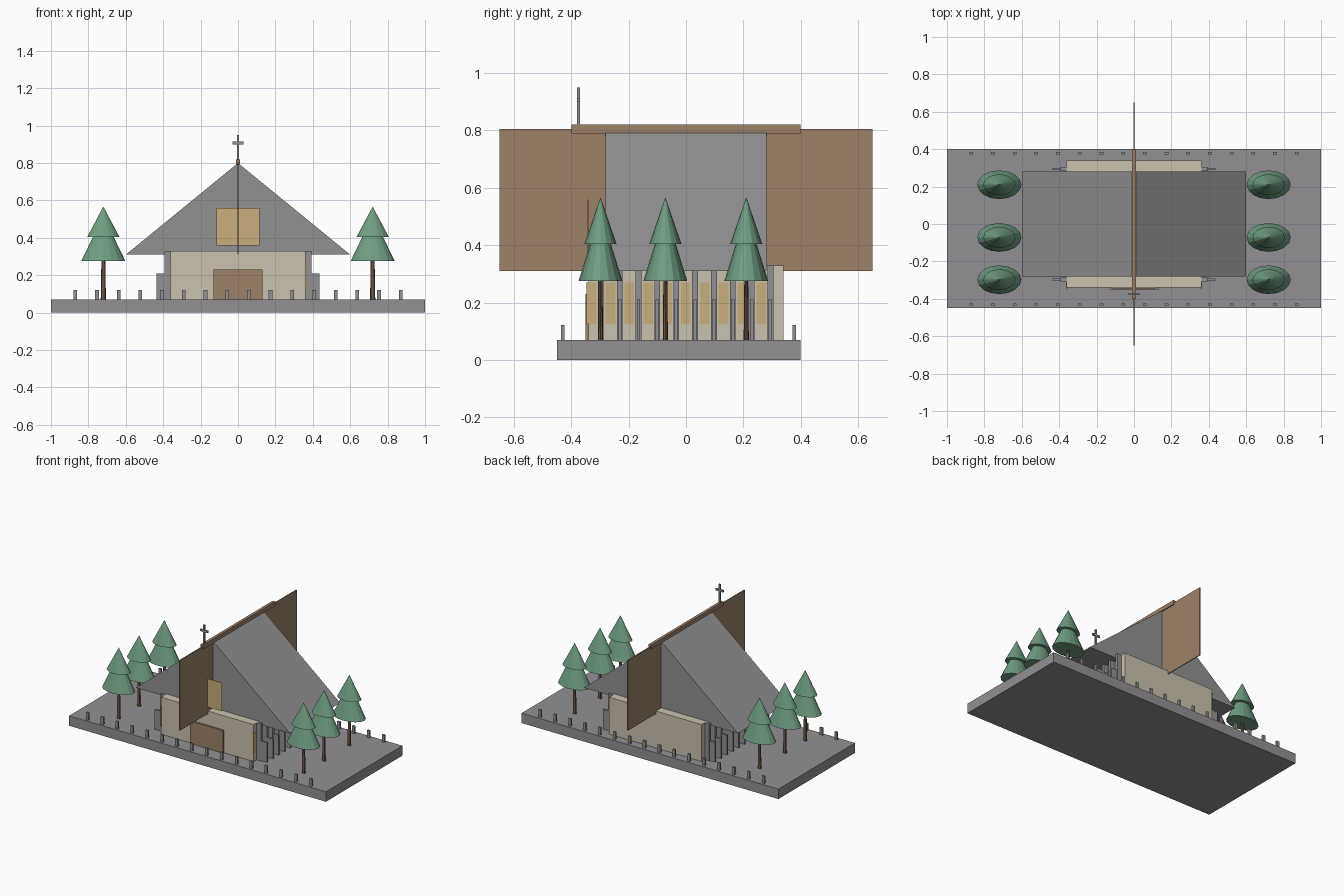
import bpy
import bmesh
from mathutils import Matrix, Vector

old = bpy.data.objects.get("Cube")
if old:
    bpy.data.objects.remove(old, do_unlink=True)


def material(name, rgb):
    m = bpy.data.materials.new(name)
    m.use_nodes = True
    m.diffuse_color = (*rgb, 1)
    m.node_tree.nodes["Principled BSDF"].inputs["Base Color"].default_value = (*rgb, 1)
    return m


STONE = material("stone grey", (0.29, 0.28, 0.29))
ROOF = material("roof grey", (0.29, 0.285, 0.29))
CREAM = material("cream wall", (0.60, 0.54, 0.43))
GOLD = material("golden glass", (0.59, 0.43, 0.20))
WOOD = material("brown wood", (0.34, 0.22, 0.14))
BARK = material("dark bark", (0.15, 0.09, 0.06))
LEAF = material("pine green", (0.16, 0.34, 0.22))


def finish(name, bm, mat):
    mesh = bpy.data.meshes.new(name)
    bmesh.ops.recalc_face_normals(bm, faces=bm.faces)
    bm.to_mesh(mesh)
    bm.free()
    mesh.materials.append(mat)
    obj = bpy.data.objects.new(name, mesh)
    bpy.context.collection.objects.link(obj)
    return obj


def box(name, mat, x, y, z):
    """Box between (low, high) pairs on each axis."""
    bm = bmesh.new()
    bmesh.ops.create_cube(bm, size=1)
    for v in bm.verts:
        for i, (lo, hi) in enumerate((x, y, z)):
            v.co[i] = hi if v.co[i] > 0 else lo
    return finish(name, bm, mat)


def around(c, half):
    return (c - half, c + half)


def cone(name, mat, x, y, z, r1, r2, sides):
    """Cone squashed along y."""
    bm = bmesh.new()
    bmesh.ops.create_cone(bm, cap_ends=True, segments=sides, radius1=r1,
                          radius2=r2, depth=z[1] - z[0])
    bm.transform(Matrix.Translation((x, y, sum(z) / 2)) @ Matrix.Diagonal((1, 0.65, 1, 1)))
    return finish(name, bm, mat)


# Ground slab and hall
GROUND = 0.07
box("base_slab", STONE, (-1, 1), (-0.45, 0.40), (0, GROUND))
box("hall_walls", CREAM, (-0.36, 0.36), (-0.34, 0.34), (GROUND, 0.33))

# Gabled roof prism
bm = bmesh.new()
gable = bm.faces.new([bm.verts.new((x, -0.28, z))
                      for x, z in ((-0.6, 0.31), (0.6, 0.31), (0, 0.80))])
side = bmesh.ops.extrude_face_region(bm, geom=[gable])
bmesh.ops.translate(bm, vec=Vector((0, 0.56, 0)),
                    verts=[v for v in side["geom"] if isinstance(v, bmesh.types.BMVert)])
if not gable.is_valid or len(bm.faces) < 5:
    bmesh.ops.holes_fill(bm, edges=bm.edges)
finish("roof", bm, ROOF)

# Central fin board and ridge beam
box("fin_board", WOOD, (-0.003, 0.003), (-0.65, 0.65), (0.31, 0.805))
box("ridge_beam", WOOD, (-0.01, 0.01), (-0.40, 0.40), (0.79, 0.82))

# Cross on the ridge
box("cross_upright", STONE, around(0, 0.006), around(-0.375, 0.005), (0.82, 0.95))
box("cross_arm", STONE, around(0, 0.03), around(-0.375, 0.005), (0.90, 0.914))

# Front door and window
box("front_door", WOOD, (-0.13, 0.13), (-0.35, -0.34), (GROUND, 0.23))
box("front_window", GOLD, around(0, 0.115), around(-0.342, 0.002), (0.36, 0.56))

# Stepped buttresses and side windows
for s, label in ((1, "left"), (-1, "right")):
    for i in range(10):
        y = -0.297 + 0.0657 * i
        box(f"{label}_buttress_tall", STONE, sorted((s * 0.36, s * 0.393)),
            around(y, 0.01), (GROUND, 0.33))
        box(f"{label}_buttress_low", STONE, sorted((s * 0.39, s * 0.437)),
            around(y, 0.006), (GROUND, 0.21))
        box(f"{label}_window", GOLD, around(s * 0.36, 0.004),
            around(y - 0.032, 0.017), (0.125, 0.27))

# Rows of posts along the front and back edges
for y, label in ((-0.43, "front"), (0.378, "back")):
    for i in range(16):
        box(f"{label}_post", STONE, around(-0.87 + 0.116 * i, 0.01),
            around(y, 0.006), (GROUND, 0.122))

# Pine trees
for x in (-0.72, 0.72):
    for y in (-0.298, -0.072, 0.21):
        cone("tree_trunk", BARK, x, y, (GROUND, 0.30), 0.014, 0.01, 8)
        cone("tree_lower_crown", LEAF, x, y, (0.275, 0.52), 0.118, 0, 16)
        cone("tree_upper_crown", LEAF, x, y, (0.405, 0.567), 0.086, 0, 16)
